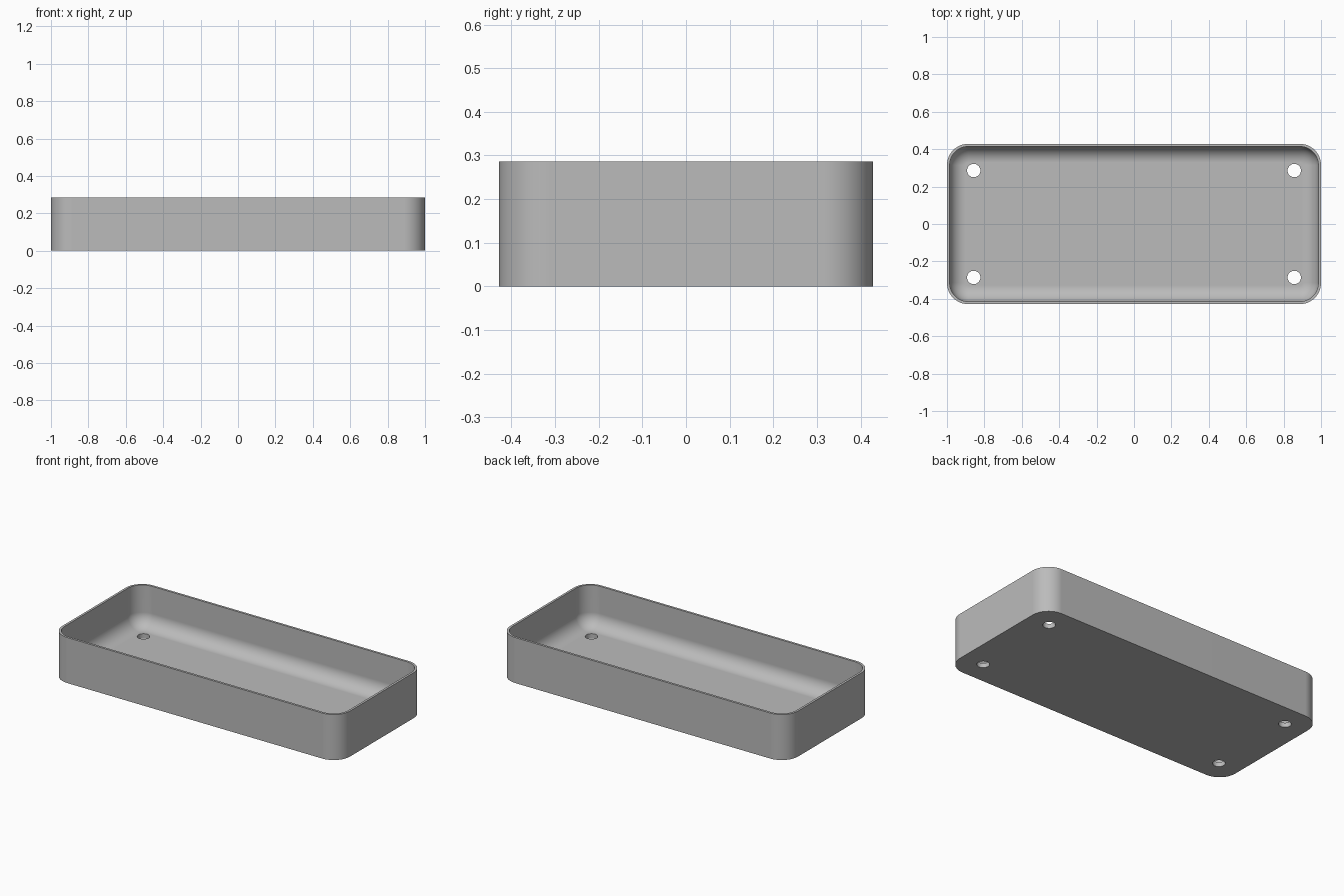
import bpy, bmesh
from math import sin, cos, pi

cube = bpy.data.objects.get("Cube")
if cube:
    bpy.data.objects.remove(cube, do_unlink=True)

HALF_X, HALF_Y, HEIGHT = 1.0, 0.4286, 0.2857
CORNER, WALL, FLOOR, FILLET = 0.114, 0.0143, 0.0286, 0.086
HOLE_X, HOLE_Y, HOLE_R = 0.857, 0.2857, 0.0357
STEPS = 12

grey = bpy.data.materials.new("plain grey")
grey.use_nodes = True
colour = (0.5, 0.5, 0.5, 1)
grey.diffuse_color = colour
grey.node_tree.nodes["Principled BSDF"].inputs["Base Color"].default_value = colour


def ring(bm, inset, z):
    """Rounded rectangle of vertices, moved inwards by inset."""
    r = CORNER - inset
    verts = []
    for q, (sx, sy) in enumerate([(1, 1), (-1, 1), (-1, -1), (1, -1)]):
        for i in range(STEPS + 1):
            a = (q + i / STEPS) * pi / 2
            verts.append(bm.verts.new((sx * (HALF_X - CORNER) + r * cos(a),
                                       sy * (HALF_Y - CORNER) + r * sin(a), z)))
    return verts


# Tray section: outer wall, rim, inner wall, then the fillet down to the floor
section = [(0, 0), (0, HEIGHT), (WALL, HEIGHT)]
for i in range(STEPS + 1):
    a = i / STEPS * pi / 2
    section.append((WALL + FILLET * (1 - cos(a)), FLOOR + FILLET * (1 - sin(a))))

bm = bmesh.new()
rings = [ring(bm, d, z) for d, z in section]
for low, high in zip(rings, rings[1:]):
    n = len(low)
    for i in range(n):
        j = (i + 1) % n
        bm.faces.new((low[i], low[j], high[j], high[i]))
bm.faces.new(rings[0][::-1])
bm.faces.new(rings[-1])
bmesh.ops.recalc_face_normals(bm, faces=bm.faces)
mesh = bpy.data.meshes.new("tray")
bm.to_mesh(mesh)
bm.free()
mesh.materials.append(grey)
tray = bpy.data.objects.new("tray", mesh)
bpy.context.collection.objects.link(tray)

# Four screw holes through the floor
cutters = []
for sx in (-1, 1):
    for sy in (-1, 1):
        bpy.ops.mesh.primitive_cylinder_add(vertices=32, radius=HOLE_R, depth=0.15,
                                            location=(sx * HOLE_X, sy * HOLE_Y, 0))
        cutter = bpy.context.object
        cutter.name = "hole_cutter"
        cutter.hide_render = True
        cutter.data.materials.append(grey)
        cutters.append(cutter)

bpy.ops.object.select_all(action="DESELECT")
tray.select_set(True)
bpy.context.view_layer.objects.active = tray
for cutter in cutters:
    cut = tray.modifiers.new("screw hole", "BOOLEAN")
    cut.operation = "DIFFERENCE"
    cut.solver = "EXACT"
    cut.object = cutter
    bpy.ops.object.modifier_apply(modifier=cut.name)
for cutter in cutters:
    bpy.data.objects.remove(cutter, do_unlink=True)

# Smooth curves, crisp rim and flat floor
bpy.ops.object.shade_smooth_by_angle(angle=pi / 6)
weighted = tray.modifiers.new("flat floor shading", "WEIGHTED_NORMAL")
weighted.keep_sharp = True
